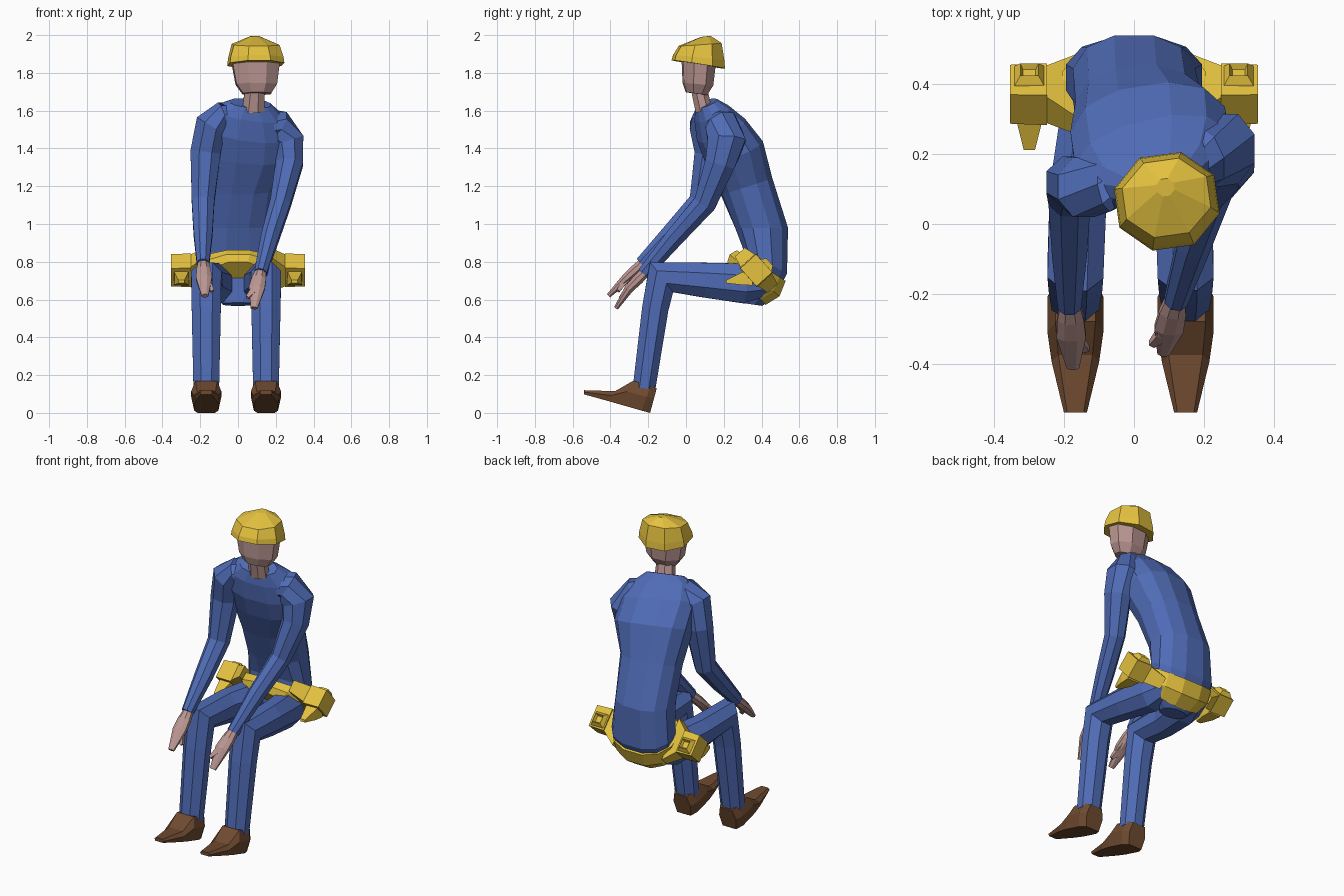
import bpy, bmesh
from math import cos, sin, pi, radians, copysign
from mathutils import Vector, Euler

if "Cube" in bpy.data.objects:
    bpy.data.objects.remove(bpy.data.objects["Cube"])


def material(name, rgb):
    m = bpy.data.materials.new(name)
    m.diffuse_color = (*rgb, 1)
    m.use_nodes = True
    m.node_tree.nodes["Principled BSDF"].inputs["Base Color"].default_value = m.diffuse_color
    return m


BLUE = material("overall_blue", (0.08, 0.15, 0.47))
YELLOW = material("gear_yellow", (0.78, 0.54, 0.05))
SKIN = material("skin", (0.50, 0.31, 0.29))
BROWN = material("leather_brown", (0.16, 0.07, 0.03))


def skin(name, rings, mat):
    """Skin a list of point rings into a closed, flat shaded object."""
    bm = bmesh.new()
    loops = [[bm.verts.new(p) for p in r] for r in rings]
    for a, b in zip(loops, loops[1:]):
        for i in range(len(a)):
            j = (i + 1) % len(a)
            bm.faces.new((a[i], a[j], b[j], b[i]))
    bm.faces.new(loops[0][::-1])
    bm.faces.new(loops[-1])
    bmesh.ops.recalc_face_normals(bm, faces=bm.faces)
    me = bpy.data.meshes.new(name)
    bm.to_mesh(me)
    bm.free()
    me.materials.append(mat)
    ob = bpy.data.objects.new(name, me)
    bpy.context.collection.objects.link(ob)
    return ob


def oval(c, u, v, rx, ry, n=8, p=1.0):
    """Polygon ring with flat sides facing along u and v; p < 1 squares it off."""
    k = 1 / cos(pi / n) ** p
    def f(q): return copysign(abs(q) ** p, q) * k
    angles = [2 * pi * (i + .5) / n for i in range(n)]
    return [Vector(c) + u * (rx * f(cos(a))) + v * (ry * f(sin(a))) for a in angles]


def stack(name, rows, mat, n=8, p=1.0):
    """Rows: centre, rx, ry, then tilt, roll and twist in degrees."""
    rings = []
    for c, rx, ry, *rot in rows:
        m = Euler([radians(a) for a in rot]).to_matrix()
        rings.append(oval(c, m @ Vector((1, 0, 0)), m @ Vector((0, 1, 0)), rx, ry, n, p))
    return skin(name, rings, mat)


def tube(name, rows, mat, n=8):
    """Rows: centre, half width across x, half depth; rings follow the path."""
    pts = [Vector(r[0]) for r in rows]
    rings = []
    for i, (c, rx, ry) in enumerate(rows):
        t = Vector()
        if i:
            t += (pts[i] - pts[i - 1]).normalized()
        if i < len(pts) - 1:
            t += (pts[i + 1] - pts[i]).normalized()
        t.normalize()
        u = Vector((1, 0, 0))
        u = (u - t * u.dot(t)).normalized()
        rings.append(oval(c, u, t.cross(u), rx, ry, n))
    return skin(name, rings, mat)


# Torso, hunched forward and leaning to one side
stack("torso", [
    ((0, .345, .575), .08, .06, -8, 0, 0),
    ((0, .385, .69), .17, .115, -40, 0, 0),
    ((0, .42, .80), .195, .13, -28, 0, 0),
    ((0, .40, .98), .175, .14, 0, 0, 0),
    ((.015, .32, 1.2), .18, .14, 18, 0, 4),
    ((.045, .255, 1.38), .225, .155, 24, 4, 9),
    ((.055, .185, 1.50), .225, .13, 30, 6, 13),
    ((.06, .135, 1.59), .185, .09, 30, 7, 13),
    ((.065, .11, 1.64), .11, .055, 25, 4, 10)], BLUE, 12, .85)

# Arms
tube("left_arm", [
    ((.02, .13, 1.57), .05, .06), ((-.08, .115, 1.57), .072, .075),
    ((-.145, .105, 1.52), .085, .085), ((-.172, .12, 1.38), .08, .074),
    ((-.185, .075, 1.12), .06, .06), ((-.185, -.08, .95), .05, .05),
    ((-.185, -.235, .79), .033, .036)], BLUE)
tube("right_arm", [
    ((.14, .16, 1.54), .06, .07), ((.21, .19, 1.525), .075, .085),
    ((.265, .215, 1.44), .085, .10), ((.272, .18, 1.32), .072, .08),
    ((.225, .10, 1.11), .055, .06), ((.17, -.06, .93), .048, .05),
    ((.12, -.22, .74), .033, .036)], BLUE)

# Hands with thumbs
for name, wrist, knuckle, tip, thumb in (
        ("left", (-.184, -.22, .80), (-.18, -.32, .71), (-.175, -.41, .62), (-.135, -.36, .645)),
        ("right", (.122, -.205, .755), (.10, -.30, .66), (.085, -.37, .555), (.05, -.345, .61))):
    w, k, t, th = map(Vector, (wrist, knuckle, tip, thumb))
    tube(name + "_hand", [(w, .026, .026), (w.lerp(k, .5), .038, .028),
                          (k, .042, .024), (t, .018, .012)], SKIN, 8)
    tube(name + "_thumb", [(w.lerp(k, .45), .02, .018),
                           (k.lerp(th, .4), .018, .016), (th, .009, .009)], SKIN, 4)


def wedge(x, yb, zb, yt, zt, hw):
    """Six point shoe section running from the sole to the upper."""
    ym, zm = yb + (yt - yb) * .55, zb + (zt - zb) * .55
    return [(x - hw * .8, yb, zb), (x + hw * .8, yb, zb), (x + hw, ym, zm),
            (x + hw * .72, yt, zt), (x - hw * .72, yt, zt), (x - hw, ym, zm)]


# Legs and shoes
for side, s, x in (("left", -1, -.168), ("right", 1, .148)):
    tube(side + "_leg", [
        ((s * .10, .43, .68), .07, .06), ((s * .12, .31, .685), .09, .105),
        ((x * .95, .10, .703), .082, .092), ((x, -.13, .718), .08, .1),
        ((x, -.163, .55), .077, .07), ((x, -.222, .13), .068, .06)], BLUE)
    skin(side + "_shoe", [wedge(x, *r) for r in (
        (-.19, .0, -.155, .13, .058), (-.235, .012, -.185, .145, .08),
        (-.35, .045, -.28, .17, .08), (-.42, .065, -.375, .115, .068),
        (-.54, .098, -.54, .12, .033))], BROWN)

# Tool belt, tilted with the pelvis and deeper at the back
stack("belt", [((0, .32, .685), .17, .152, -48, 0, 0),
               ((0, .363, .728), .205, .172, -40, 0, 0),
               ((0, .398, .78), .205, .153, -32, 0, 0)], YELLOW, 12, .9)


def rect(c, u, v, a, b):
    return [c + u * (a * i) + v * (b * j) for i, j in ((-1, -1), (1, -1), (1, 1), (-1, 1))]


# Pouches with a raised tool socket and a pointed tool
TILT = radians(-48)
BACK = Vector((0, cos(TILT), sin(TILT)))
UP = Vector((0, -sin(TILT), cos(TILT)))
for side, s in (("left", -1), ("right", 1)):
    X = Vector((s, 0, 0))
    c = Vector((0, .372, .755))
    skin(side + "_pouch", [rect(c + X * x, BACK, UP, a, b) for x, a, b in (
        (.17, .13, .035), (.25, .068, .05), (.25, .068, .058), (.355, .064, .056))], YELLOW)
    p = c + X * .30 + BACK * .015
    skin(side + "_tool_socket", [rect(p + UP * h, X, BACK, a, a)
                                 for h, a in ((.04, .042), (.058, .042), (.082, .026),
                                              (.065, .018))], YELLOW)
    q = c + X * .30
    skin(side + "_tool_point", [
        rect(q + Vector((0, y, z)), X, Vector((0, 0, 1)), a, b)
        for y, z, a, b in ((-.02, -.03, .04, .05), (-.08, -.045, .036, .032),
                           (-.16, -.06, .016, .008))], YELLOW)

# Neck and head
stack("neck", [((.08, .095, 1.60), .06, .045, 15, 0, 0),
               ((.09, .065, 1.73), .05, .042, 10, 0, 0)], SKIN)
stack("head", [((.10, .055, 1.69), .075, .055, -8, 0, 5),
               ((.097, .063, 1.74), .108, .078, -5, 0, 5),
               ((.093, .068, 1.87), .128, .088, -5, 0, 5)], SKIN)

# Cap, lower at the back
stack("cap", [((.094, .065, 1.845), .145, .136, -9, 0, 8),
              ((.094, .067, 1.88), .141, .130, -6, 0, 8),
              ((.093, .075, 1.95), .122, .108, 4, 0, 8),
              ((.09, .105, 1.993), .025, .025, 6, 0, 8)], YELLOW)
